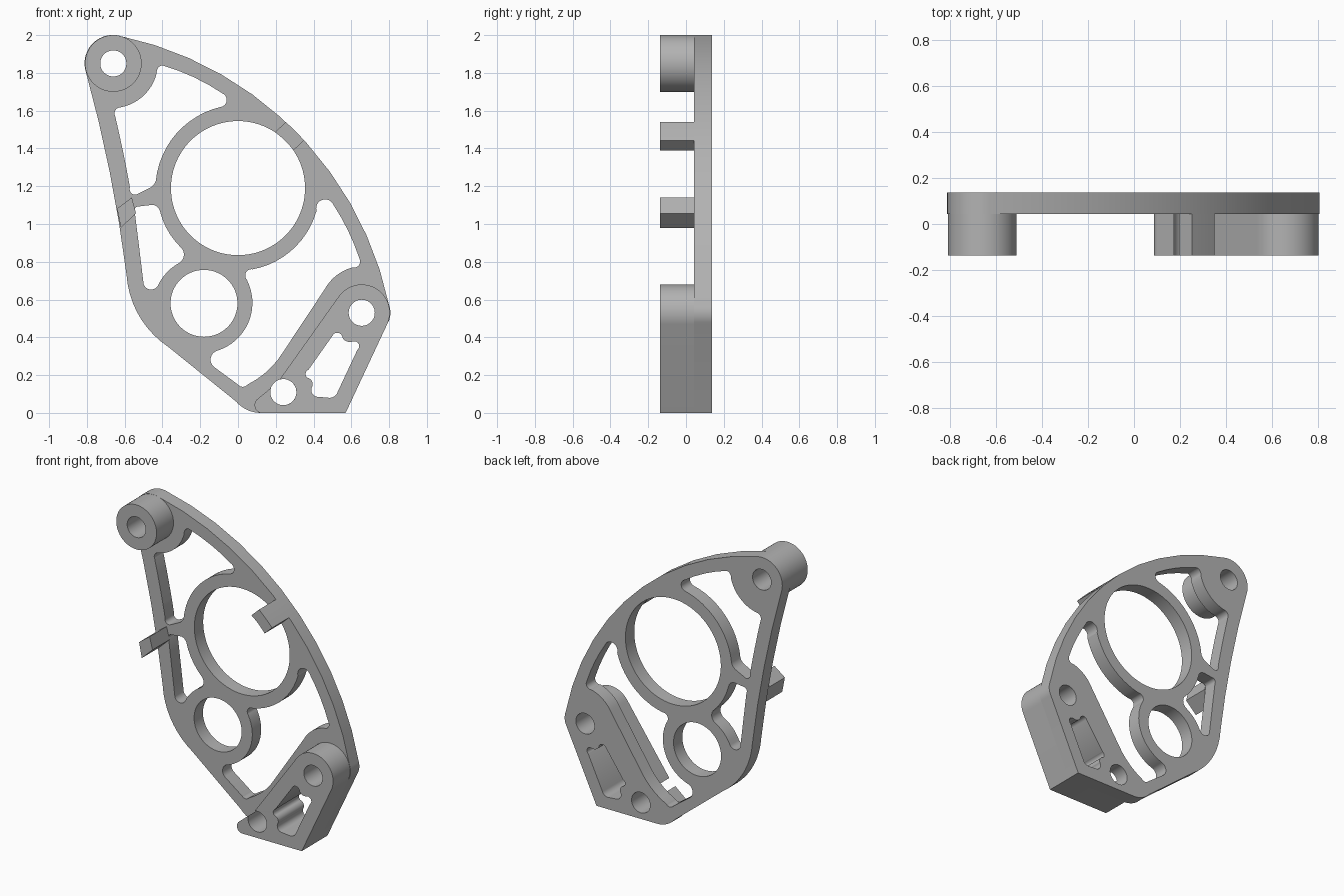
import bpy
import bmesh
from math import atan2, cos, pi, sin, tau
from mathutils import Matrix, Vector

if "Cube" in bpy.data.objects:
    bpy.data.objects.remove(bpy.data.objects["Cube"], do_unlink=True)

UNIT = 0.01                            # profiles are drawn in hundredths
FRONT, SEAM, BACK = -0.137, 0.043, 0.137
LINE = None                            # marks a straight segment

metal = bpy.data.materials.new("grey metal")
metal.use_nodes = True
metal.diffuse_color = (0.45, 0.45, 0.45, 1)
metal.node_tree.nodes["Principled BSDF"].inputs["Base Color"].default_value = metal.diffuse_color


def arc(a, m, b):
    """Points from a through m up to, but not including, b."""
    a, m, b = Vector(a), Vector(m), Vector(b)
    u, v = m - a, b - a
    d = 2 * u.cross(v)
    if abs(d) < 0.01:
        return [a]
    c = a + Vector((v.y * u.length_squared - u.y * v.length_squared,
                    u.x * v.length_squared - v.x * u.length_squared)) / d
    r = (a - c).length
    start, end = (atan2(p.y - c.y, p.x - c.x) for p in (a, b))
    sweep = (end - start) % tau
    if d < 0:
        sweep -= tau
    steps = max(4, int(abs(sweep) / (pi / 32)))
    return [c + r * Vector((cos(start + sweep * i / steps), sin(start + sweep * i / steps)))
            for i in range(steps)]


def path(*items):
    """Closed loop of end points alternating with arc midpoints or LINE."""
    loop = []
    for i in range(0, len(items), 2):
        a, m, b = items[i], items[i + 1], items[(i + 2) % len(items)]
        loop += [Vector(a)] if m is LINE else arc(a, m, b)
    return loop


def circle(centre, r, n=64):
    return [Vector(centre) + r * Vector((cos(tau * i / n), sin(tau * i / n))) for i in range(n)]


def slab(name, y0, y1, *loops):
    """Extrude an outline with holes from y0 to y1."""
    curve = bpy.data.curves.new(name + " profile", "CURVE")
    curve.dimensions = "2D"
    curve.fill_mode = "BOTH"
    curve.extrude = (y1 - y0) / 2
    for loop in loops:
        spline = curve.splines.new("POLY")
        spline.points.add(len(loop) - 1)
        spline.use_cyclic_u = True
        for point, p in zip(spline.points, loop):
            point.co = (p.x * UNIT, p.y * UNIT, 0, 1)
    helper = bpy.data.objects.new(name + " helper", curve)
    bpy.context.collection.objects.link(helper)
    bpy.context.view_layer.update()
    evaluated = helper.evaluated_get(bpy.context.evaluated_depsgraph_get())
    mesh = bpy.data.meshes.new_from_object(evaluated)
    bpy.data.objects.remove(helper, do_unlink=True)
    bpy.data.curves.remove(curve)

    # Stand the profile upright and weld caps to walls
    bm = bmesh.new()
    bm.from_mesh(mesh)
    bmesh.ops.remove_doubles(bm, verts=bm.verts, dist=0.0001)
    bm.transform(Matrix.Translation((0, (y0 + y1) / 2, 0)) @ Matrix.Rotation(pi / 2, 4, "X"))
    bmesh.ops.recalc_face_normals(bm, faces=bm.faces)
    bm.to_mesh(mesh)
    bm.free()
    mesh.name = name
    mesh.materials.clear()
    mesh.materials.append(metal)
    obj = bpy.data.objects.new(name, mesh)
    bpy.context.collection.objects.link(obj)
    bpy.ops.object.select_all(action="DESELECT")
    obj.select_set(True)
    bpy.context.view_layer.objects.active = obj
    bpy.ops.object.shade_smooth_by_angle(angle=pi / 6)
    return obj


# Bolt holes shared by the plate and the raised parts
top_pivot, side_pivot, foot_pivot = (-66, 185), (65.5, 53), (24, 11)
top_hole, side_hole, foot_hole = (circle(p, 6.9) for p in (top_pivot, side_pivot, foot_pivot))

# Plate outline
outline = path(
    (-63, 199.7), (30.2, 149.3), (80, 57), (80.7, 52.5), (79, 47), LINE, (57, 0), LINE,
    (12, 0), (5, 1.5), (-1, 6), LINE, (-37, 35), (-53, 52.5), (-59, 73),
    (-68, 128), (-80.5, 180.4), (-77, 195.5))

# Lightening pockets between the rings and the rim
upper_pocket = path(
    (-40, 184), (-24, 178), (-8, 169), (-6, 165.5), (-9, 162), (-33.4, 147), (-43.5, 123),
    (-45, 120.4), (-47, 119), LINE, (-53, 116), (-56, 116), (-57.2, 119.4), (-61, 139),
    (-65, 157), (-65, 160), (-62, 161.8), (-48.2, 169.8), (-43, 180), (-42, 183))
left_pocket = path(
    (-52.5, 109.3), LINE, (-46.6, 110), (-43.5, 109.6), (-41.4, 107), (-36.6, 95.5),
    (-29.7, 87), (-28.7, 83.3), (-30.8, 79.6), (-38.7, 73.2), (-42.4, 67.4), (-46, 65.3),
    (-50, 68.4), (-52.5, 89), (-54.6, 106), (-54.3, 108.5))
right_pocket = path(
    (4.6, 70.6), (4.2, 74.2), (7.8, 76), (30.5, 88), (41.6, 107), (45.8, 113), (50, 111),
    (58.5, 96), (64.3, 81.7), (63.8, 78), (60.6, 77), (52, 72.7), (45.8, 65.3), LINE,
    (24, 32.4), (15.7, 22.3), (5, 15), (2.5, 13.8), (0, 15), LINE, (-12.8, 24.4),
    (-14.4, 29.2), (-10.7, 33), (5, 46.7))
slot = path(
    (50, 40.8), (52.7, 42.4), (55.3, 39.8), (58, 37.7), (60.6, 37.7), (63.8, 36.6),
    (63.2, 33.4), LINE, (52.7, 11), (50.6, 8.5), (48, 8), LINE, (42.6, 8.5), (39.5, 10),
    (39.5, 14.3), (39, 17), (36.8, 18.6), (35.8, 20.7), (37.3, 22.8), LINE)

slab("plate", SEAM, BACK, outline, upper_pocket, left_pocket, right_pocket, slot,
     circle((0, 119), 35.5, 96), circle((-18, 58), 17.7), top_hole, side_hole, foot_hole)

# Top boss
slab("top_boss", FRONT, SEAM, circle(top_pivot, 15), top_hole)

# Foot block, with the lower bolt hole breaking through its inner wall
foot = path(
    (79, 47), (72, 66.5), (53.2, 61.5), LINE, (22, 17.6), (29, 6.2), (17.5, 13.3), LINE,
    (10.4, 7.4), (8.8, 3.7), (12, 0), LINE, (57, 0), LINE)
slab("foot_block", FRONT, SEAM, foot, side_hole, slot)

# Locating tabs on the rim
slab("right_tab", FRONT, SEAM, path(
    (25.3, 154), (30.2, 149.3), (35, 144.3), LINE, (29.4, 139), (25, 144), (19.6, 148.6), LINE))
slab("left_tab", FRONT, SEAM, path(
    (-56.2, 114), LINE, (-64, 108.2), LINE, (-62, 98), LINE, (-54, 105.6), LINE))
